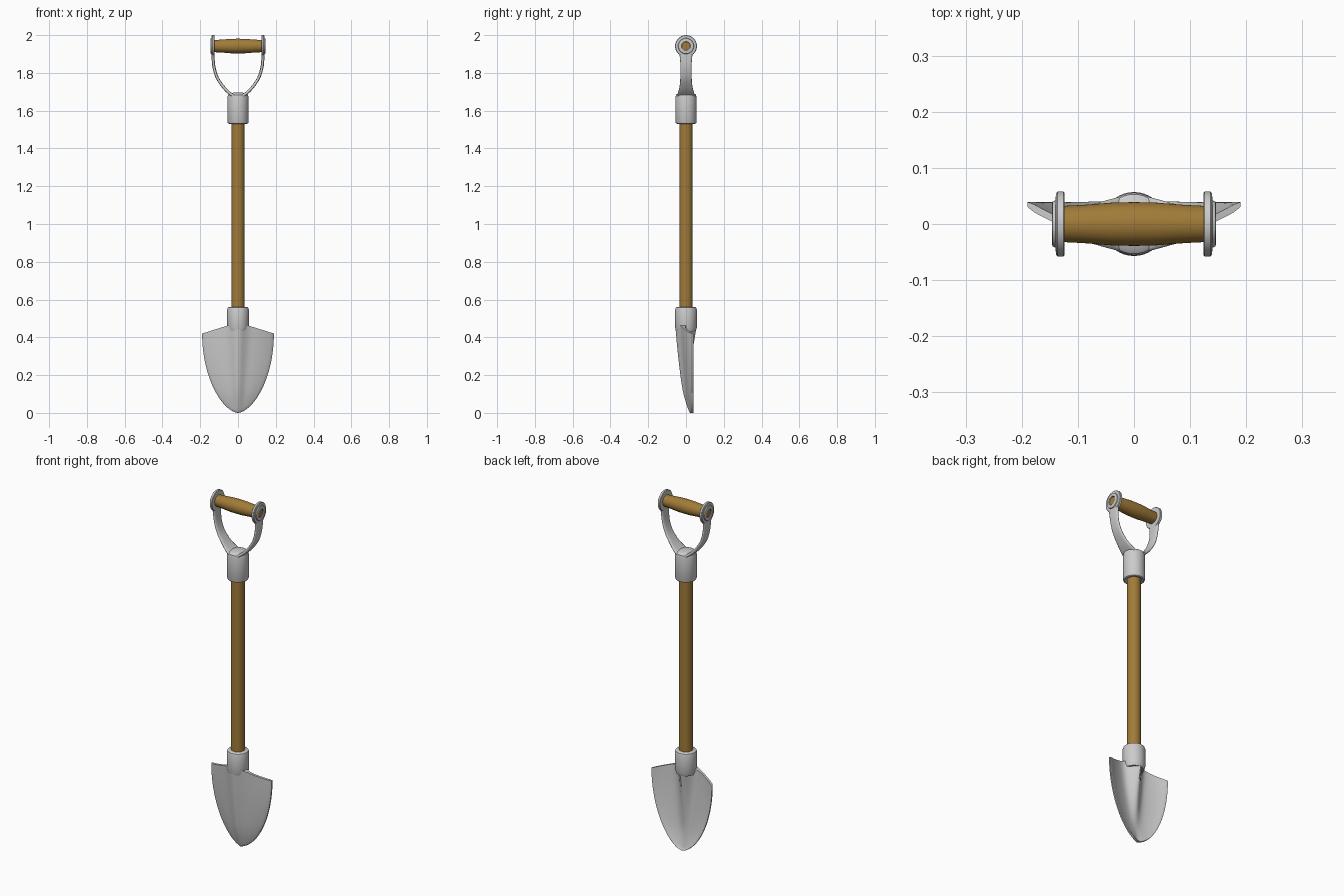
import bpy, bmesh, math

if "Cube" in bpy.data.objects:
    bpy.data.objects.remove(bpy.data.objects["Cube"])

wood = bpy.data.materials.new("wood")
wood.diffuse_color = (0.36, 0.20, 0.04, 1)
wood.use_nodes = True
wood.node_tree.nodes["Principled BSDF"].inputs["Base Color"].default_value = wood.diffuse_color


def finish(bm, name, mat=None, angle=35):
    bmesh.ops.remove_doubles(bm, verts=bm.verts, dist=1e-5)
    bmesh.ops.recalc_face_normals(bm, faces=bm.faces)
    me = bpy.data.meshes.new(name)
    bm.to_mesh(me)
    bm.free()
    ob = bpy.data.objects.new(name, me)
    bpy.context.collection.objects.link(ob)
    if mat:
        me.materials.append(mat)
    bpy.ops.object.select_all(action='DESELECT')
    ob.select_set(True)
    bpy.context.view_layer.objects.active = ob
    bpy.ops.object.shade_smooth_by_angle(angle=math.radians(angle))
    return ob


def skin(bm, rings, caps=False):
    """Join closed rings of points with quads."""
    rows = [[bm.verts.new(p) for p in r] for r in rings]
    for a, b in zip(rows, rows[1:]):
        for i in range(len(a)):
            j = (i + 1) % len(a)
            bm.faces.new((a[i], a[j], b[j], b[i]))
    if caps:
        bm.faces.new(rows[0])
        bm.faces.new(rows[-1])


def lathe(name, profile, mat=None, axis='Z', origin=(0, 0, 0), n=40):
    """Revolve (radius, height) points around Z or X."""
    bm = bmesh.new()
    rings = []
    for r, h in profile:
        ring = []
        for i in range(n):
            a = 2 * math.pi * i / n
            c, s = r * math.cos(a), r * math.sin(a)
            p = (c, s, h) if axis == 'Z' else (h, c, s)
            ring.append([p[k] + origin[k] for k in range(3)])
        rings.append(ring)
    skin(bm, rings)
    return finish(bm, name, mat)


def lerp_table(table, z):
    for (z0, v0), (z1, v1) in zip(table, table[1:]):
        if z <= z1:
            return v0 + (v1 - v0) * (z - z0) / (z1 - z0)
    return table[-1][1]


def smooth_path(pts, steps=6):
    """Catmull-Rom samples through points of any dimension."""
    p = [pts[0]] + pts + [pts[-1]]
    out = []
    for i in range(1, len(p) - 2):
        for k in range(steps):
            t = k / steps
            out.append([0.5 * (2 * b + (c - a) * t + (2 * a - 5 * b + 4 * c - d) * t * t
                               + (3 * b - a - 3 * c + d) * t ** 3)
                        for a, b, c, d in zip(*p[i - 1:i + 3])])
    return out + [list(pts[-1])]


# Shaft
lathe("shaft", [(0, 0.42), (0.035, 0.42), (0.035, 1.6), (0, 1.6)], wood)

# Upper and lower sockets
lathe("upper_socket", [(0.034, 1.535), (0.047, 1.53), (0.053, 1.533), (0.056, 1.54), (0.056, 1.672),
                       (0.053, 1.684), (0.045, 1.69), (0.025, 1.695), (0, 1.696)])
lathe("lower_socket", [(0, 0.43), (0.05, 0.43), (0.057, 0.45), (0.057, 0.548),
                       (0.054, 0.557), (0.048, 0.561), (0.034, 0.561)])

# Blade: dished shell with a ridge that carries the socket down into it
FRONT = smooth_path([(0, 0.021), (0.03, 0.009), (0.13, -0.018), (0.3, -0.041), (0.46, -0.057)])
EDGE, THICK = 0.028, 0.014
ROWS, COLS = 36, 40


def blade_section(t):
    z0 = 0.42 * t ** 1.8
    w = 0.19 * (1 - (1 - z0 / 0.42) ** 2) ** 0.6
    c = lerp_table(FRONT, z0 * 1.09)
    depth = EDGE - c
    k = z0 / 0.42
    sigma = 0.018 + 0.024 * k
    front, back = [], []
    for i in range(COLS + 1):
        u = math.sin(math.pi / 2 * (2 * i / COLS - 1)) * 0.4 + (2 * i / COLS - 1) * 0.6
        x = u * w
        z = z0 + 0.043 * k * k * min(1, (1 - abs(u)) / 0.72)
        g = math.exp(-(x / sigma) ** 2)
        dish = EDGE - 0.68 * depth * (1 - u * u)
        f = dish - 0.32 * depth * g
        top_gap = 0.057 - (EDGE - 0.68 * (EDGE + 0.057) + THICK)
        b = dish + THICK + top_gap * k ** 1.25 * g - 0.32 * depth * g * (1 - k)
        edge = max(0, (abs(u) - 0.95) / 0.05) * 0.003
        front.append((x, f + edge, z))
        back.append((x, b - edge, z))
    return front + back[::-1]


bm = bmesh.new()
sections = [blade_section(r / ROWS) for r in range(ROWS + 1)]
rows = [[bm.verts.new(p) for p in s] for s in sections]
m = len(rows[0])
for a, b in zip(rows, rows[1:]):
    for i in range(m):
        j = (i + 1) % m
        bm.faces.new((a[i], a[j], b[j], b[i]))
top = rows[-1]
for i in range(COLS):
    bm.faces.new((top[i], top[i + 1], top[m - 2 - i], top[m - 1 - i]))
finish(bm, "blade", angle=40)

# Grip
GZ = 1.942
lathe("grip", [(0, -0.13), (0.032, -0.13), (0.034, -0.09), (0.038, -0.04), (0.039, 0),
               (0.038, 0.04), (0.034, 0.09), (0.032, 0.13), (0, 0.13)],
      wood, 'X', (0, 0, GZ))

# Fork arms, eyes and grip ends; path columns are x, z, half width
ARM = smooth_path([(0.02, 1.675, 0.05), (0.05, 1.697, 0.042), (0.08, 1.729, 0.034),
                   (0.11, 1.775, 0.03), (0.127, 1.83, 0.029), (0.132, 1.885, 0.033),
                   (0.132, 1.93, 0.04)])
for side, s in (("left", -1), ("right", 1)):
    bm = bmesh.new()
    rings = []
    for i, (x, z, hw) in enumerate(ARM):
        a, b = ARM[max(i - 1, 0)], ARM[min(i + 1, len(ARM) - 1)]
        dx, dz = b[0] - a[0], b[1] - a[1]
        d = math.hypot(dx, dz)
        nx, nz = dz / d, -dx / d
        ring = []
        for k in range(20):
            q = 2 * math.pi * k / 20
            cy, cn = math.cos(q), math.sin(q)
            y = hw * math.copysign(abs(cy) ** 0.6, cy)
            h = 0.008 * math.copysign(abs(cn) ** 0.6, cn)
            ring.append((s * (x + nx * h), y, z + nz * h))
        rings.append(ring)
    skin(bm, rings, caps=True)
    finish(bm, side + "_arm", angle=50)
    eye = [(0, 0.124), (0.056, 0.124), (0.058, 0.126), (0.058, 0.136), (0.055, 0.139),
           (0.042, 0.140), (0.040, 0.145), (0.036, 0.146), (0.024, 0.146), (0.022, 0.138), (0, 0.138)]
    lathe(side + "_eye", [(r, s * h) for r, h in eye], None, 'X', (0, 0, GZ))
    lathe(side + "_grip_end", [(0, s * 0.13), (0.021, s * 0.13), (0.021, s * 0.143), (0, s * 0.143)],
          wood, 'X', (0, 0, GZ))
